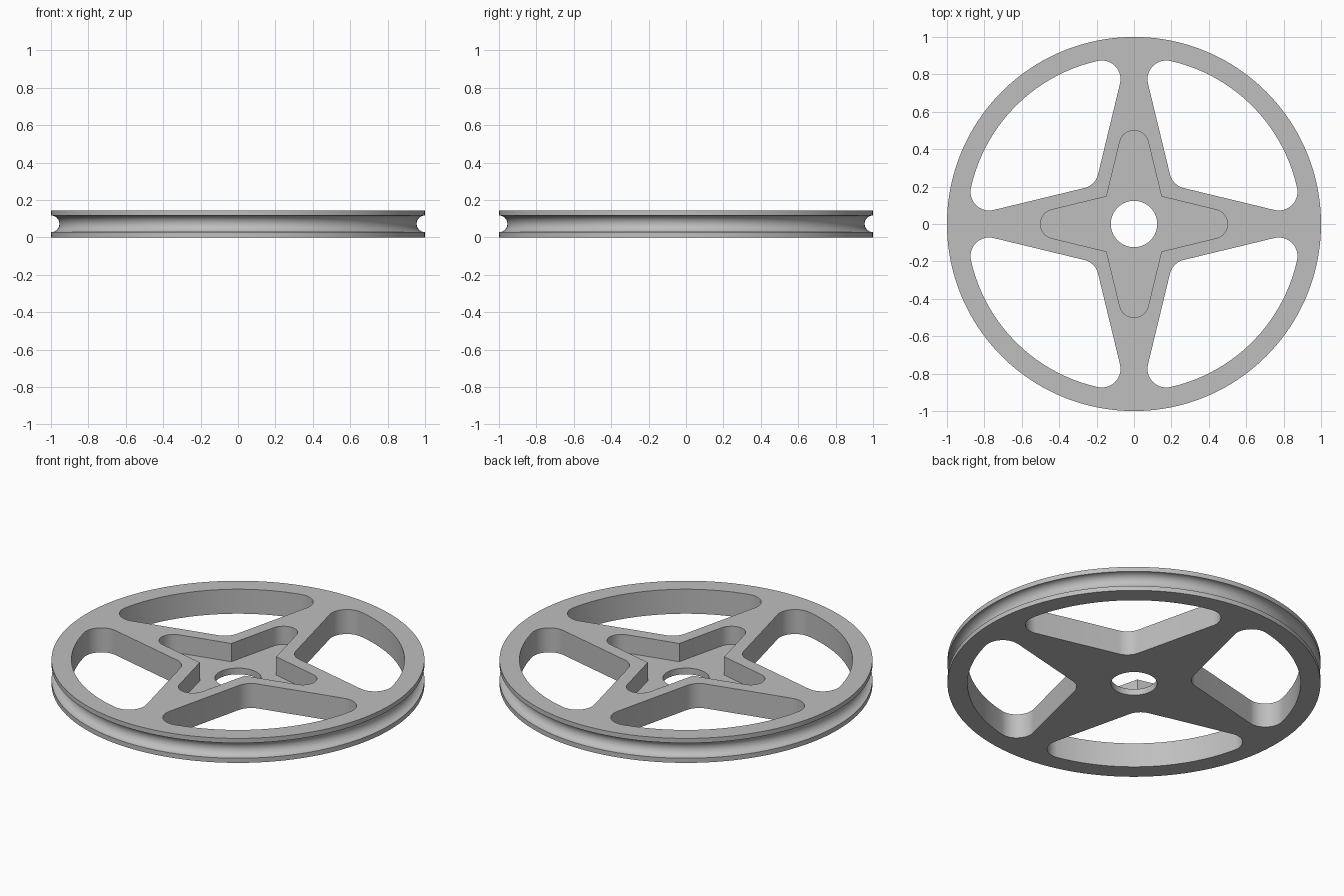
import bpy, bmesh, math
from mathutils import Vector

if "Cube" in bpy.data.objects:
    bpy.data.objects.remove(bpy.data.objects["Cube"])

H = 0.145            # wheel thickness
FLOOR = 0.037        # web left under the hub pocket
SEG = 160
SLOPE = math.radians(13.6)   # taper of the spoke sides

grey = bpy.data.materials.new("light grey metal")
grey.diffuse_color = (0.52, 0.52, 0.52, 1)
grey.use_nodes = True
grey.node_tree.nodes["Principled BSDF"].inputs["Base Color"].default_value = grey.diffuse_color


def make_object(name, bm):
    bmesh.ops.recalc_face_normals(bm, faces=bm.faces[:])
    mesh = bpy.data.meshes.new(name)
    bm.to_mesh(mesh)
    bm.free()
    mesh.materials.append(grey)
    obj = bpy.data.objects.new(name, mesh)
    bpy.context.collection.objects.link(obj)
    return obj


def stack(name, rings):
    """Join equal-length closed rings of points and cap both ends."""
    bm = bmesh.new()
    loops = [[bm.verts.new(p) for p in ring] for ring in rings]
    for a, b in zip(loops, loops[1:]):
        for i in range(len(a)):
            j = (i + 1) % len(a)
            bm.faces.new((a[i], a[j], b[j], b[i]))
    bm.faces.new(loops[0])
    bm.faces.new(loops[-1])
    return make_object(name, bm)


def prism(name, pts, z0, z1):
    return stack(name, [[(x, y, z) for x, y in pts] for z in (z0, z1)])


def arc(cx, cy, r, a0, a1, n):
    return [(cx + r * math.cos(a0 + (a1 - a0) * i / n),
             cy + r * math.sin(a0 + (a1 - a0) * i / n)) for i in range(n + 1)]


def turned(pts, quarter):
    c, s = [(1, 0), (0, 1), (-1, 0), (0, -1)][quarter]
    return [(x * c - y * s, x * s + y * c) for x, y in pts]


# Rim profile with a half-round groove
groove = [(1 - 0.045 * math.sin(t), H / 2 - 0.045 * math.cos(t))
          for t in (math.pi * i / 16 for i in range(17))]
profile = [(1, 0)] + groove + [(1, H)]
wheel = stack("spoked_pulley_wheel",
              [[(x, y, z) for x, y in arc(0, 0, r, 0, math.tau, SEG)[:-1]] for r, z in profile])

# Spoke window in one quadrant: rounded inner corner, two rounded ends, outer arc
FR, RO, CORNER = 0.1, 0.893, 0.2065
n = Vector((math.cos(SLOPE), math.sin(SLOPE)))       # points from spoke into window
d = Vector((-math.sin(SLOPE), math.cos(SLOPE)))      # runs outward along the spoke
base = Vector((CORNER, CORNER)) + n * FR             # side line moved in by the fillet radius
b = base.dot(d)
t = -b + math.sqrt(b * b - base.length_squared + (RO - FR) ** 2)
end = base + d * t                                   # centre of the end fillet
phi = math.atan2(end.y, end.x)
k = CORNER + FR / (math.cos(SLOPE) + math.sin(SLOPE)) * (1 + 0) * 1.0
k = CORNER + FR / n.dot(Vector((1, 1)))              # centre of the inner fillet
window = arc(k, k, FR, 1.5 * math.pi - SLOPE, math.pi + SLOPE, 10)
window += arc(end.x, end.y, FR, math.pi + SLOPE, phi, 18)
window += arc(0, 0, RO, phi, math.pi / 2 - phi, 32)[1:-1]
window += arc(end.y, end.x, FR, math.pi / 2 - phi, -math.pi / 2 - SLOPE, 18)

# Four-pointed hub pocket with round tips
tip = arc(0, 0.422, 0.078, SLOPE, math.pi - SLOPE, 16)
star = []
for q in range(4):
    star += turned([(0.147, 0.147)] + tip, q)

cutters = [prism("window_cutter", turned(window, q), -0.1, H + 0.1) for q in range(4)]
cutters.append(prism("pocket_cutter", star, FLOOR, H + 0.1))
cutters.append(prism("bore_cutter", arc(0, 0, 0.124, 0, math.tau, 64)[:-1], -0.1, H + 0.2))

# Cut the openings and discard the cutters
bpy.context.view_layer.objects.active = wheel
wheel.select_set(True)
for cutter in cutters:
    mod = wheel.modifiers.new("cut", 'BOOLEAN')
    mod.operation = 'DIFFERENCE'
    mod.solver = 'EXACT'
    mod.object = cutter
    bpy.ops.object.modifier_apply(modifier=mod.name)
    bpy.data.objects.remove(cutter)

bpy.ops.object.shade_smooth_by_angle(angle=math.radians(30))
